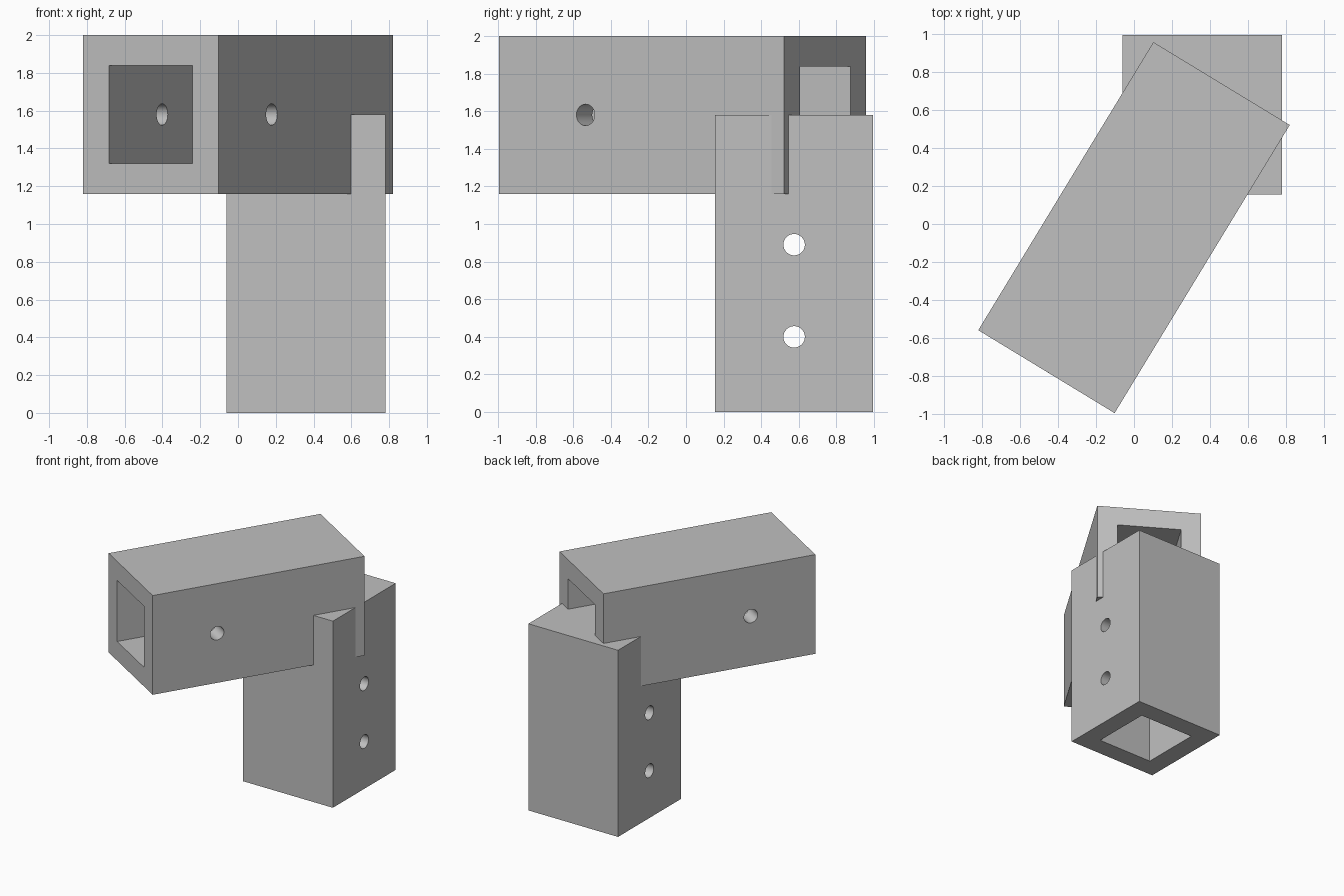
import bpy
from math import radians, sin, cos, pi
from mathutils import Vector

old = bpy.data.objects.get("Cube")
if old:
    bpy.data.objects.remove(old, do_unlink=True)

grey = bpy.data.materials.new("light_grey")
grey.use_nodes = True
colour = (0.53, 0.53, 0.53, 1)
grey.diffuse_color = colour
grey.node_tree.nodes["Principled BSDF"].inputs["Base Color"].default_value = colour

WIDTH, INNER = 0.84, 0.517
HOLE_RADIUS = 0.057


def box(name, size, centre, turn=0):
    bpy.ops.mesh.primitive_cube_add(size=1, location=centre, rotation=(0, 0, turn))
    obj = bpy.context.object
    obj.name = name
    obj.scale = size
    bpy.ops.object.transform_apply(location=False, rotation=False, scale=True)
    obj.data.materials.append(grey)
    return obj


def drill(centre, turn=0):
    """Cylinder along the local x axis."""
    bpy.ops.mesh.primitive_cylinder_add(vertices=32, radius=HOLE_RADIUS, depth=1.4,
                                        location=centre, rotation=(0, pi / 2, turn))
    cutter = bpy.context.object
    cutter.data.materials.append(grey)
    return cutter


def cut(body, cutters):
    bpy.ops.object.select_all(action="DESELECT")
    bpy.context.view_layer.objects.active = body
    body.select_set(True)
    for cutter in cutters:
        mod = body.modifiers.new("cut", "BOOLEAN")
        mod.operation = "DIFFERENCE"
        mod.solver = "EXACT"
        mod.object = cutter
        bpy.ops.object.modifier_apply(modifier=mod.name)
        bpy.data.objects.remove(cutter, do_unlink=True)
    bpy.ops.object.shade_smooth_by_angle(angle=radians(30))


# Upright socket: closed at the top, open below, cross-drilled twice
px, py, top, ceiling = 0.36, 0.575, 1.58, 1.165
upright = box("upright_socket", (WIDTH, WIDTH, top), (px, py, top / 2))
cut(upright, [box("bore", (INNER, INNER, 2 * ceiling), (px, py, 0))]
    + [drill((px, py, z)) for z in (0.4, 0.89)])

# Slanted tube: open at both ends, cross-drilled near the front
angle, length = radians(58.7), 1.775
centre = Vector((0, -0.019, 1.58))
along = Vector((cos(angle), sin(angle), 0))
tube = box("slanted_tube", (length, WIDTH, WIDTH), centre, angle)
hole_at = centre - along * (length / 2 - 0.54)
cut(tube, [box("bore", (length + 1, INNER, INNER), centre, angle),
           drill(hole_at, angle - pi / 2)])
